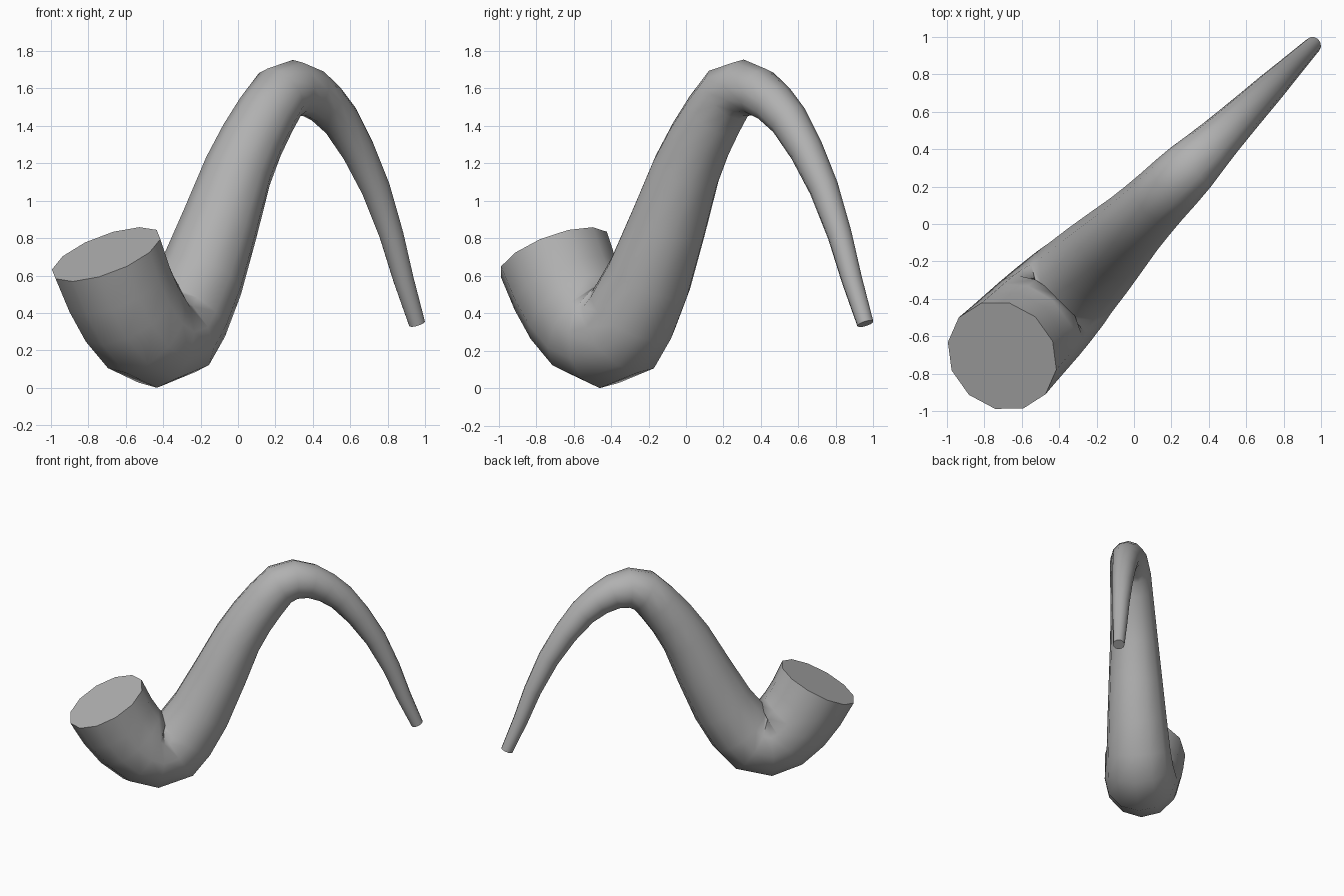
import bpy, bmesh, math
from mathutils import Vector

if "Cube" in bpy.data.objects:
    bpy.data.objects.remove(bpy.data.objects["Cube"])

# Centre line in the diagonal plane x = y: (x, z, radius) from bowl to mouthpiece
PATH = [(-.705, .715, .31), (-.643, .55, .303), (-.58, .425, .297), (-.505, .325, .29),
        (-.43, .28, .28), (-.34, .31, .264), (-.285, .40, .25), (-.195, .595, .233),
        (-.095, .88, .21), (.0, 1.16, .187), (.075, 1.325, .175), (.15, 1.46, .166),
        (.225, 1.572, .16), (.305, 1.605, .15), (.39, 1.58, .132), (.47, 1.52, .117),
        (.55, 1.43, .105), (.643, 1.27, .092), (.735, 1.07, .08), (.82, .82, .066),
        (.885, .58, .056), (.957, .345, .045)]
SIDES = 12
TWIST = math.radians(-4)
SIDEWAYS = Vector((-1, 1, 0)).normalized()

centres = [Vector((x, x, z)) for x, z, r in PATH]
bm = bmesh.new()

# Twelve-sided rings perpendicular to the centre line
rings = []
last = len(PATH) - 1
for i, c in enumerate(centres):
    before = (c - centres[i - 1]).normalized() if i > 0 else Vector()
    after = (centres[i + 1] - c).normalized() if i < last else Vector()
    tangent = (before + after).normalized()
    normal = SIDEWAYS.cross(tangent).normalized()
    r = PATH[i][2]
    ring = []
    for k in range(SIDES):
        a = TWIST + k * math.tau / SIDES
        ring.append(bm.verts.new(c + r * (math.cos(a) * normal + math.sin(a) * SIDEWAYS)))
    rings.append(ring)

# Smooth tube wall
for a, b in zip(rings, rings[1:]):
    for k in range(SIDES):
        j = (k + 1) % SIDES
        bm.faces.new((a[k], a[j], b[j], b[k])).smooth = True

# Flat end caps with crisp rims
for ring in (rings[0], rings[-1]):
    cap = bm.faces.new(ring)
    for e in cap.edges:
        e.smooth = False
bmesh.ops.recalc_face_normals(bm, faces=bm.faces)

# Stand it on the ground
low = min(v.co.z for v in bm.verts)
bmesh.ops.translate(bm, verts=bm.verts, vec=(0, 0, -low))

mesh = bpy.data.meshes.new("curved_pipe")
bm.to_mesh(mesh)
bm.free()

# Dark grey finish
grey = bpy.data.materials.new("dark_grey")
grey.diffuse_color = (.44, .44, .44, 1)
grey.use_nodes = True
grey.node_tree.nodes["Principled BSDF"].inputs["Base Color"].default_value = grey.diffuse_color
mesh.materials.append(grey)
bpy.context.collection.objects.link(bpy.data.objects.new("curved_pipe", mesh))
